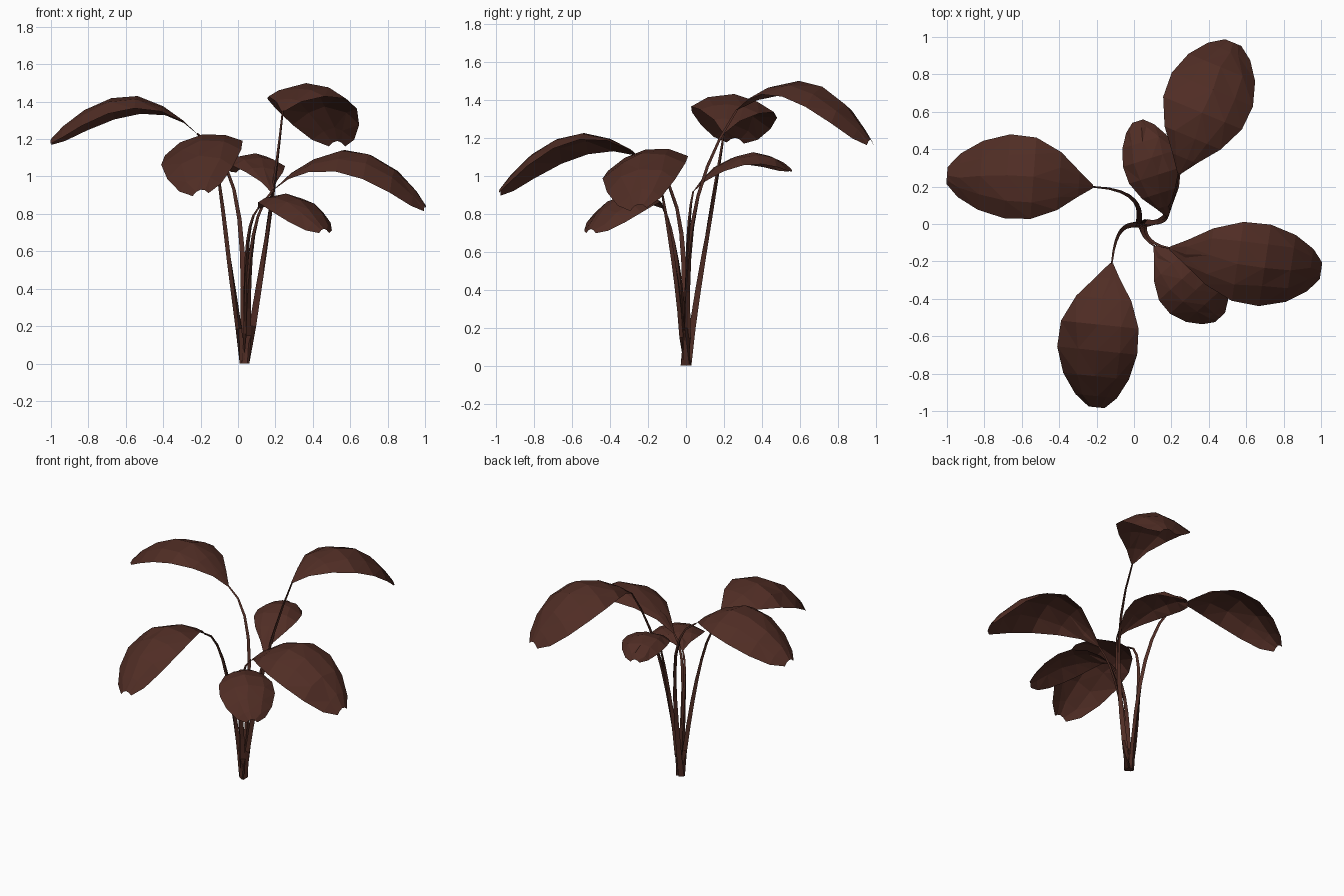
import bpy, bmesh, random
from mathutils import Vector
from mathutils.geometry import interpolate_bezier

random.seed(4)
cube = bpy.data.objects.get("Cube")
if cube:
    bpy.data.objects.remove(cube)

brown = bpy.data.materials.new("dark_brown")
brown.use_nodes = True
COLOUR = (0.08, 0.026, 0.018, 1)
brown.diffuse_color = COLOUR
bsdf = brown.node_tree.nodes["Principled BSDF"]
bsdf.inputs["Base Color"].default_value = COLOUR
bsdf.inputs["Roughness"].default_value = 0.9

# Outline of every leaf: position along the midrib, share of the half width
OUTLINE = [(0, .04), (.1, .3), (.24, .69), (.42, .97), (.6, 1), (.78, .82), (.92, .52), (1, .2)]
ACROSS = (-1, -.55, 0, .55, 1)


def finish(bm, name):
    mesh = bpy.data.meshes.new(name)
    bm.to_mesh(mesh)
    bm.free()
    mesh.materials.append(brown)
    obj = bpy.data.objects.new(name, mesh)
    bpy.context.collection.objects.link(obj)


def leaf(name, base, mid, tip, half_width, roll):
    """Arched leaf blade whose edges droop; roll raises its left edge."""
    base, mid, tip = Vector(base), Vector(mid), Vector(tip)
    side = Vector((0, 0, 1)).cross(tip - base).normalized()
    bm = bmesh.new()
    rows = []
    for t, w in OUTLINE:
        # midrib: parabola through the three points
        centre = base * (1 - t) * (1 - 2 * t) + mid * 4 * t * (1 - t) + tip * t * (2 * t - 1)
        droop = (.16 + .46 * t) * half_width * w
        row = []
        for u in ACROSS:
            p = centre + side * (u * w * half_width)
            p.z += w * roll * u - droop * u * u
            if 0 < t < 1 and abs(u) < 1:
                p += side * random.uniform(-.015, .015)
                p.z += random.uniform(-.006, .004)
            row.append(bm.verts.new(p))
        rows.append(row)
    for a, b in zip(rows, rows[1:]):
        for i in range(len(ACROSS) - 1):
            bm.faces.new((a[i + 1], a[i], b[i], b[i + 1]))
    bmesh.ops.triangulate(bm, faces=bm.faces[:], quad_method='SHORT_EDGE')
    finish(bm, name)


def stem(name, start, handle_a, handle_b, end):
    """Tapering three-sided stalk along a Bezier curve."""
    path = interpolate_bezier(Vector(start), Vector(handle_a), Vector(handle_b), Vector(end), 9)
    bm = bmesh.new()
    rings = []
    for i, p in enumerate(path):
        d = path[min(i + 1, 8)] - path[max(i - 1, 0)]
        if i == 0:
            d = Vector((0, 0, 1))
        rot = d.to_track_quat('Z', 'Y')
        radius = 0.021 - 0.0019 * i
        rings.append([bm.verts.new(p + rot @ (Vector(c) * radius))
                      for c in ((1, 0, 0), (-.5, .87, 0), (-.5, -.87, 0))])
    for a, b in zip(rings, rings[1:]):
        for i in range(3):
            j = (i + 1) % 3
            bm.faces.new((a[i], a[j], b[j], b[i]))
    bm.faces.new(rings[0][::-1])
    bm.faces.new(rings[-1])
    finish(bm, name)


# Leaf: base, crown, tip, half width, roll; stalk: start and two handles
PLANTS = {
    "right": ((-.22, .2, 1.23), (-.6, .25, 1.43), (-1, .26, 1.2), .225, .015,
              (.03, .01, 0), (.04, .07, .55), (.04, .19, 1.1)),
    "front": ((-.12, -.21, 1.07), (-.19, -.6, 1.22), (-.2, -.98, .93), .215, .04,
              (.03, 0, 0), (-.04, 0, .5), (-.1, 0, 1)),
    "back": ((.24, .27, 1.35), (.39, .65, 1.49), (.53, .97, 1.19), .235, 0,
             (.05, 0, 0), (.13, 0, .55), (.2, 0, .95)),
    "left": ((.19, -.13, .93), (.62, -.21, 1.14), (1, -.25, .85), .22, .04,
             (.05, -.01, 0), (.05, -.02, .4), (.05, -.11, .8)),
    "small_front": ((.11, -.12, .83), (.29, -.32, .9), (.46, -.5, .72), .18, 0,
                    (.04, -.01, 0), (.04, -.01, .45), (.03, -.07, .75)),
    "small_back": ((.18, .04, .92), (.1, .3, 1.12), (.02, .55, 1.04), .15, 0,
                   (.05, .01, 0), (.1, 0, .4), (.17, 0, .75)),
}
for place, (base, mid, tip, width, roll, start, ha, hb) in PLANTS.items():
    leaf(place + "_leaf", base, mid, tip, width, roll)
    stem(place + "_stem", start, ha, hb, base)
